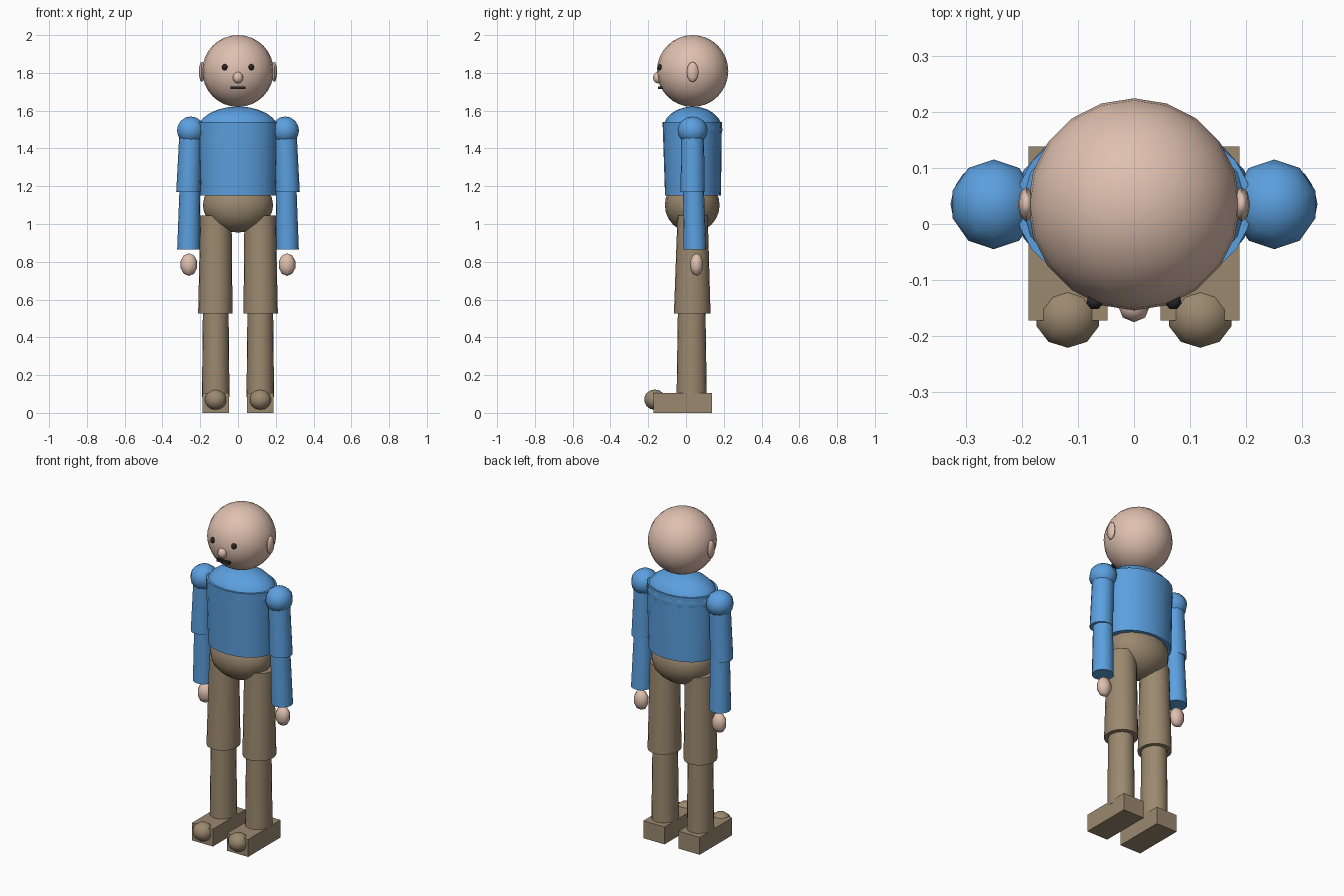
import bpy, bmesh
from mathutils import Matrix, Vector

if "Cube" in bpy.data.objects:
    bpy.data.objects.remove(bpy.data.objects["Cube"])


def colour(name, rgb):
    m = bpy.data.materials.new(name)
    m.diffuse_color = (*rgb, 1)
    m.use_nodes = True
    m.node_tree.nodes["Principled BSDF"].inputs["Base Color"].default_value = m.diffuse_color
    return m


SKIN = colour("skin", (0.74, 0.53, 0.43))
BLUE = colour("blue shirt", (0.105, 0.35, 0.74))
BROWN = colour("brown trousers", (0.33, 0.25, 0.16))
DARK = colour("dark features", (0.02, 0.02, 0.02))


def finish(name, bm, mat, angle=0.7):
    bmesh.ops.recalc_face_normals(bm, faces=bm.faces)
    me = bpy.data.meshes.new(name)
    bm.to_mesh(me)
    bm.free()
    me.materials.append(mat)
    ob = bpy.data.objects.new(name, me)
    bpy.context.collection.objects.link(ob)
    bpy.ops.object.select_all(action='DESELECT')
    ob.select_set(True)
    bpy.context.view_layer.objects.active = ob
    if angle:
        bpy.ops.object.shade_smooth_by_angle(angle=angle)
    return ob


def ball(name, c, r, mat, seg=16, rings=10, angle=1.2):
    """Ellipsoid at c with radii r."""
    bm = bmesh.new()
    bmesh.ops.create_uvsphere(bm, u_segments=seg, v_segments=rings, radius=1,
                              matrix=Matrix.LocRotScale(Vector(c), None, Vector(r)))
    return finish(name, bm, mat, angle)


def tube(name, low, r_low, high, r_high, mat, seg=20):
    """Capped elliptical cone between two centres, radii given as (x, y)."""
    bm = bmesh.new()
    bmesh.ops.create_cone(bm, cap_ends=True, segments=seg, radius1=1, radius2=1, depth=2)
    for v in bm.verts:
        c, r = (low, r_low) if v.co.z < 0 else (high, r_high)
        v.co = (c[0] + v.co.x * r[0], c[1] + v.co.y * r[1], c[2])
    return finish(name, bm, mat)


def box(name, lo, hi, mat):
    bm = bmesh.new()
    lo, hi = Vector(lo), Vector(hi)
    bmesh.ops.create_cube(bm, size=1, matrix=Matrix.LocRotScale((lo + hi) / 2, None, hi - lo))
    return finish(name, bm, mat, 0)


# head and face
ball("head", (0, 0.035, 1.81), (0.189, 0.189, 0.19), SKIN, 20, 16)
ball("nose", (0, -0.147, 1.775), (0.028, 0.028, 0.031), SKIN, 8, 6)
box("mouth", (-0.04, -0.148, 1.714), (0.04, -0.12, 1.729), DARK)

# torso and hips
tube("torso", (0, 0.037, 1.15), (0.2, 0.148), (0, 0.033, 1.54), (0.21, 0.157), BLUE, 24)
ball("shoulder_yoke", (0, 0.035, 1.5), (0.213, 0.158, 0.122), BLUE, 16, 12)
ball("hips", (0, 0.033, 1.10), (0.186, 0.145, 0.145), BROWN, 16, 12)

# paired parts
for s, side in ((-1, "left"), (1, "right")):
    def n(part):
        return f"{side}_{part}"

    ball(n("eye"), (s * 0.07, -0.138, 1.83), (0.016, 0.016, 0.017), DARK, 7, 5)
    ball(n("ear"), (s * 0.192, 0.035, 1.805), (0.015, 0.031, 0.054), SKIN, 8, 6)

    # arm
    ball(n("shoulder"), (s * 0.25, 0.035, 1.495), (0.077, 0.08, 0.074), BLUE, 10, 8)
    tube(n("upper_arm"), (s * 0.263, 0.035, 1.17), (0.064, 0.064),
         (s * 0.25, 0.035, 1.49), (0.06, 0.06), BLUE, 16)
    ball(n("elbow"), (s * 0.257, 0.04, 1.17), (0.054, 0.054, 0.05), BLUE, 10, 8)
    tube(n("forearm"), (s * 0.262, 0.047, 0.865), (0.06, 0.06),
         (s * 0.255, 0.04, 1.18), (0.055, 0.055), BLUE, 16)
    ball(n("hand"), (s * 0.26, 0.056, 0.785), (0.046, 0.036, 0.06), SKIN, 8, 5)

    # leg
    tube(n("thigh"), (s * 0.12, 0.033, 0.525), (0.091, 0.097),
         (s * 0.117, 0.035, 1.045), (0.083, 0.08), BROWN)
    ball(n("knee"), (s * 0.118, 0.03, 0.56), (0.066, 0.07, 0.065), BROWN, 12, 8)
    tube(n("shin"), (s * 0.118, 0.03, 0.085), (0.073, 0.08),
         (s * 0.118, 0.03, 0.55), (0.068, 0.073), BROWN)

    # foot
    x0, x1 = sorted((s * 0.047, s * 0.188))
    box(n("foot"), (x0, -0.172, 0), (x1, 0.138, 0.105), BROWN)
    ball(n("toe"), (s * 0.118, -0.165, 0.07), (0.06, 0.057, 0.054), BROWN, 10, 7)
